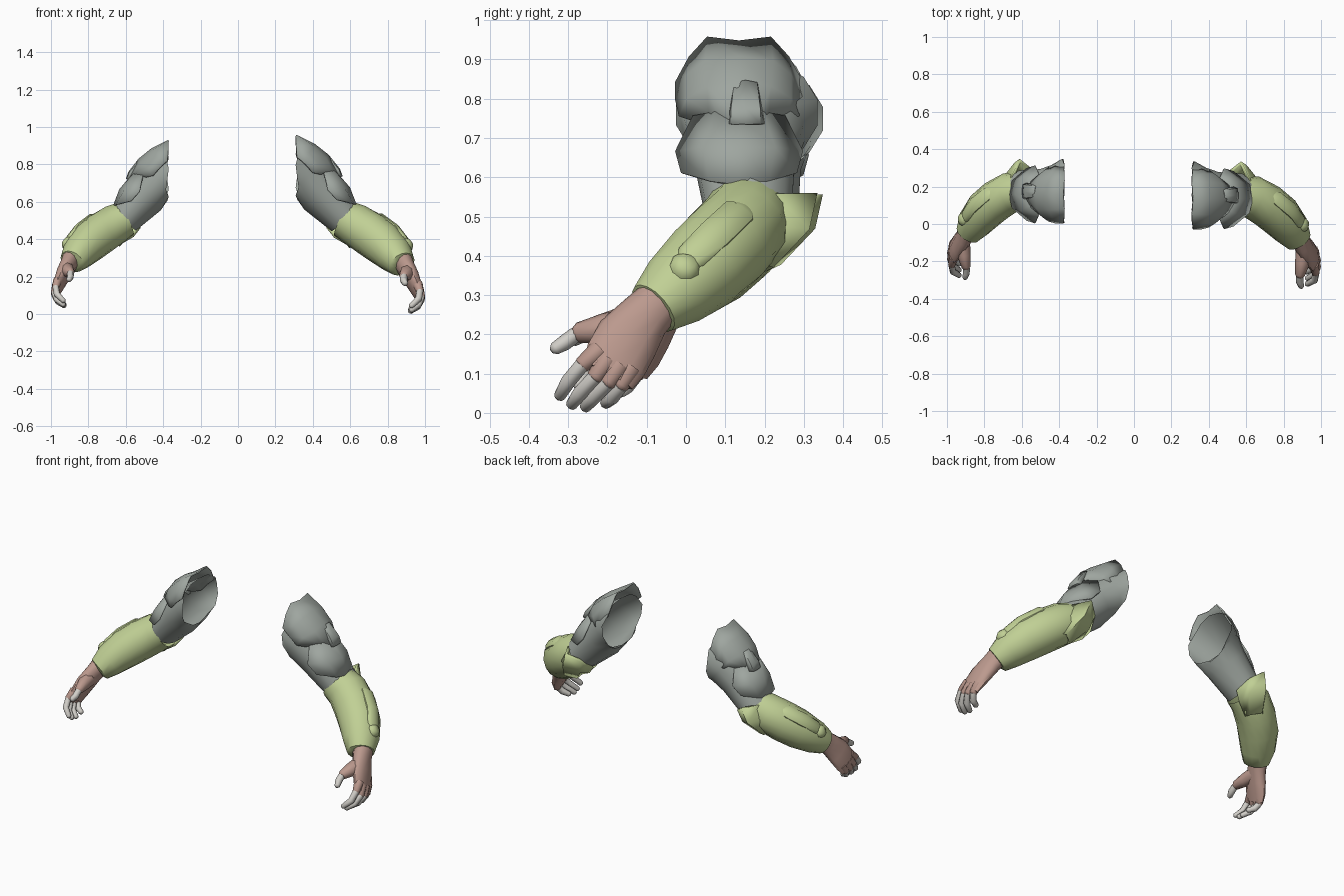
import bpy, bmesh, math
from mathutils import Vector


def material(name, rgb):
    m = bpy.data.materials.new(name)
    m.diffuse_color = (*rgb, 1)
    return m


GREY = material("armor grey", (0.345, 0.38, 0.35))
GREEN = material("sleeve green", (0.53, 0.63, 0.30))
SKIN = material("skin", (0.50, 0.32, 0.27))
PALE = material("pale fingertips", (0.64, 0.62, 0.58))


# Pose of each arm: the left one is mirrored and held slightly tighter
def pose_right(p):
    return Vector(p)


def pose_left(p):
    return Vector((-1 + (1 - p[0]) * 0.91, p[1] * 0.95 + 0.03, 0.03 + 0.94 * p[2]))


def finish(name, bm, mat, pose, angle=40, thickness=0):
    for v in bm.verts:
        v.co = pose(v.co)
    bmesh.ops.recalc_face_normals(bm, faces=bm.faces)
    me = bpy.data.meshes.new(name)
    bm.to_mesh(me)
    bm.free()
    me.materials.append(mat)
    ob = bpy.data.objects.new(name, me)
    bpy.context.collection.objects.link(ob)
    if thickness:
        s = ob.modifiers.new("thickness", "SOLIDIFY")
        s.thickness = thickness
        s.offset = 0
    bpy.ops.object.select_all(action='DESELECT')
    ob.select_set(True)
    bpy.context.view_layer.objects.active = ob
    bpy.ops.object.shade_smooth_by_angle(angle=math.radians(angle))
    return ob


def tube(name, rings, mat, pose, ref=(0, 0, 1), sides=12, caps=(True, True),
         first_dir=None, ragged=0, angle=50, min_x=-9):
    """Loft of ellipses; each ring is (x, y, z, radius along ref, radius across)."""
    bm = bmesh.new()
    pts = [Vector(r[:3]) for r in rings]
    loops = []
    for i, r in enumerate(rings):
        d = pts[min(i + 1, len(pts) - 1)] - pts[max(i - 1, 0)]
        if i == 0 and first_dir:
            d = Vector(first_dir)
        d.normalize()
        u = Vector(ref) - d * d.dot(Vector(ref))
        u.normalize()
        w = d.cross(u)
        loop = []
        for k in range(sides):
            a = 2 * math.pi * k / sides
            p = pts[i] + u * r[3] * math.cos(a) + w * r[4] * math.sin(a)
            if i == 0 and ragged:
                p += d * ragged * (k % 3)
            p.x = max(p.x, min_x + 0.012 * i)
            loop.append(bm.verts.new(p))
        loops.append(loop)
    for a, b in zip(loops, loops[1:]):
        for k in range(sides):
            n = (k + 1) % sides
            bm.faces.new((a[k], a[n], b[n], b[k]))
    if caps[0]:
        bm.faces.new(loops[0])
    if caps[1]:
        bm.faces.new(loops[-1])
    return finish(name, bm, mat, pose, angle)


def digit(name, pts, radii, mat, pose):
    """Round finger segment with a tapered end."""
    a, b = Vector(pts[-2]), Vector(pts[-1])
    tip = b + (b - a).normalized() * radii[-1] * 0.55
    rings = [(*p, r, r) for p, r in zip(pts, radii)]
    rings.append((*tip, radii[-1] * 0.5, radii[-1] * 0.5))
    tube(name, rings, mat, pose, ref=(1, 0, 0), sides=8, angle=60)


def sheet(name, rows, mat, pose, thickness=0.008, angle=35):
    bm = bmesh.new()
    grid = [[bm.verts.new(p) for p in row] for row in rows]
    for a, b in zip(grid, grid[1:]):
        for k in range(len(a) - 1):
            bm.faces.new((a[k], a[k + 1], b[k + 1], b[k]))
    return finish(name, bm, mat, pose, angle, thickness)


def mirrored(half, yc=0.135):
    """Rows of (x, offset, z) from centre to edge, reflected across the plate."""
    return [[(x, yc - o, z) for x, o, z in reversed(row)] +
            [(x, yc + o, z) for x, o, z in row[1:]] for row in half]


UPPER = [
    [(0.315, 0, 0.945), (0.31, 0.08, 0.955), (0.31, 0.125, 0.905), (0.315, 0.16, 0.84)],
    [(0.41, 0, 0.905), (0.40, 0.085, 0.895), (0.38, 0.13, 0.86), (0.36, 0.16, 0.80)],
    [(0.48, 0, 0.85), (0.47, 0.08, 0.83), (0.43, 0.13, 0.80), (0.40, 0.15, 0.755)],
    [(0.54, 0, 0.745), (0.53, 0.045, 0.735), (0.50, 0.075, 0.765), (0.44, 0.12, 0.745)],
]
LOWER = [
    [(0.53, 0, 0.75), (0.51, 0.06, 0.765), (0.46, 0.115, 0.755)],
    [(0.595, 0, 0.675), (0.565, 0.09, 0.675), (0.48, 0.16, 0.665)],
    [(0.632, 0, 0.58), (0.615, 0.075, 0.59), (0.53, 0.145, 0.61)],
]
KNOB = [
    [(0.485, 0, 0.845), (0.48, 0.026, 0.84), (0.465, 0.03, 0.835)],
    [(0.541, 0, 0.775), (0.537, 0.035, 0.772), (0.51, 0.04, 0.765)],
    [(0.556, 0, 0.735), (0.552, 0.035, 0.735), (0.53, 0.045, 0.735)],
]
FLAP = [
    [(0.62, 0.22, 0.555), (0.57, 0.325, 0.56), (0.51, 0.275, 0.52), (0.48, 0.20, 0.465)],
    [(0.67, 0.215, 0.48), (0.60, 0.305, 0.47), (0.53, 0.25, 0.44), (0.52, 0.18, 0.415)],
    [(0.71, 0.165, 0.39), (0.65, 0.215, 0.375), (0.60, 0.18, 0.36), (0.60, 0.14, 0.37)],
]
# Each finger: palm root, knuckle, middle joint, tip
FINGERS = {
    "index": [(0.96, -0.22, 0.16), (0.972, -0.265, 0.122), (0.965, -0.30, 0.08), (0.925, -0.322, 0.042)],
    "middle": [(0.965, -0.20, 0.135), (0.98, -0.233, 0.09), (0.965, -0.27, 0.05), (0.925, -0.292, 0.020)],
    "ring": [(0.965, -0.17, 0.12), (0.98, -0.20, 0.075), (0.96, -0.235, 0.04), (0.92, -0.257, 0.014)],
    "little": [(0.96, -0.14, 0.115), (0.972, -0.167, 0.068), (0.955, -0.19, 0.038), (0.92, -0.205, 0.024)],
}
OUTWARD = (0.63, 0.25, 0.73)

for side, pose in (("right", pose_right), ("left", pose_left)):
    # Upper arm: open flared sleeve with overlapping plates
    tube(side + "_upper_sleeve", [
        (0.308, 0.155, 0.765, 0.145, 0.185), (0.36, 0.15, 0.715, 0.14, 0.155),
        (0.44, 0.15, 0.645, 0.122, 0.13), (0.57, 0.16, 0.51, 0.097, 0.112)],
        GREY, pose, sides=14, caps=(False, False), first_dir=(1, 0, 0), ragged=0.008,
        angle=35, min_x=0.305)
    sheet(side + "_shoulder_plate", mirrored(UPPER), GREY, pose)
    sheet(side + "_lower_arm_plate", mirrored(LOWER), GREY, pose)
    sheet(side + "_centre_knob", mirrored(KNOB, 0.152), GREY, pose)

    # Forearm: padded sleeve, raised strip, round boss, elbow flap
    tube(side + "_forearm_sleeve", [
        (0.56, 0.155, 0.51, 0.102, 0.108), (0.63, 0.145, 0.475, 0.116, 0.115),
        (0.71, 0.10, 0.425, 0.12, 0.118), (0.78, 0.043, 0.372, 0.116, 0.116),
        (0.842, -0.03, 0.31, 0.098, 0.10), (0.876, -0.083, 0.266, 0.073, 0.076),
        (0.880, -0.088, 0.262, 0.05, 0.05)],
        GREEN, pose, sides=16, caps=(False, True))
    tube(side + "_forearm_strip", [
        (0.735, 0.15, 0.525, 0.008, 0.025), (0.765, 0.135, 0.512, 0.022, 0.044),
        (0.842, 0.073, 0.453, 0.025, 0.046), (0.888, 0.013, 0.395, 0.024, 0.042),
        (0.902, -0.012, 0.368, 0.008, 0.02)], GREEN, pose, ref=OUTWARD, sides=10)
    tube(side + "_forearm_boss", [
        (0.86, -0.015, 0.34, 0.042, 0.042), (0.908, 0.0, 0.375, 0.04, 0.04),
        (0.923, 0.004, 0.386, 0.022, 0.022)], GREEN, pose, ref=(0, 1, 0), sides=10)
    sheet(side + "_elbow_flap", FLAP, GREEN, pose, thickness=0.02)

    # Hand: flattened palm, thumb and four curled fingers
    tube(side + "_palm", [
        (0.882, -0.07, 0.28, 0.055, 0.062), (0.90, -0.105, 0.245, 0.048, 0.067),
        (0.93, -0.148, 0.19, 0.042, 0.082), (0.955, -0.178, 0.135, 0.033, 0.082),
        (0.97, -0.20, 0.095, 0.022, 0.073)],
        SKIN, pose, ref=(1, 0, 0), sides=12, angle=60)
    digit(side + "_thumb_base", [(0.912, -0.13, 0.222), (0.90, -0.21, 0.214), (0.887, -0.275, 0.204)],
          [0.048, 0.039, 0.026], SKIN, pose)
    digit(side + "_thumb_tip", [(0.886, -0.28, 0.20), (0.886, -0.31, 0.178), (0.895, -0.335, 0.163)],
          [0.02, 0.02, 0.016], PALE, pose)
    for name, p in FINGERS.items():
        digit(f"{side}_{name}_base", p[:2], [0.028, 0.021], SKIN, pose)
        digit(f"{side}_{name}_tip", p[1:], [0.019, 0.019, 0.015], PALE, pose)
